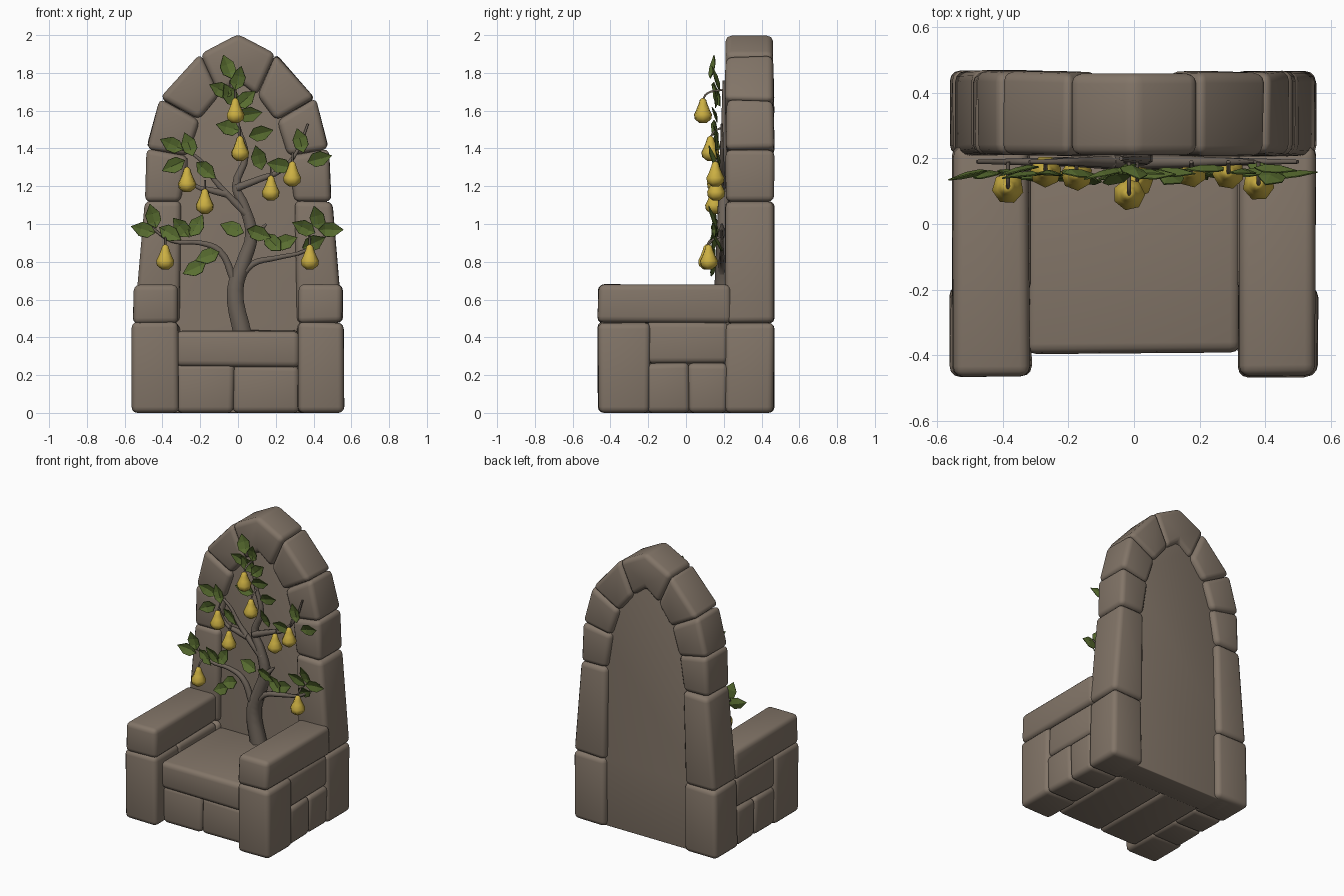
import bpy, bmesh, math, random
from mathutils import Vector, Matrix

if "Cube" in bpy.data.objects:
    bpy.data.objects.remove(bpy.data.objects["Cube"])

random.seed(4)


def material(name, rgb):
    m = bpy.data.materials.new(name)
    m.diffuse_color = (*rgb, 1)
    m.use_nodes = True
    m.node_tree.nodes["Principled BSDF"].inputs["Base Color"].default_value = m.diffuse_color
    return m


STONE = material("warm grey stone", (0.225, 0.178, 0.138))
BARK = material("grey bark", (0.15, 0.122, 0.098))
LEAF = material("leaf green", (0.10, 0.155, 0.030))
PEAR = material("pear yellow", (0.60, 0.43, 0.055))


def add_object(name, bm, mat, smooth=True):
    bmesh.ops.recalc_face_normals(bm, faces=bm.faces)
    me = bpy.data.meshes.new(name)
    bm.to_mesh(me)
    bm.free()
    me.materials.append(mat)
    for p in me.polygons:
        p.use_smooth = smooth
    ob = bpy.data.objects.new(name, me)
    bpy.context.collection.objects.link(ob)
    return ob


def stone(name, outline, y0, y1, bevel=0.032, jitter=0.005):
    """Rounded stone: an x-z outline extruded from y0 to y1."""
    bm = bmesh.new()
    def p(x, y, z):
        j = [random.uniform(-jitter, jitter) for _ in range(3)]
        return bm.verts.new((x + j[0], y + j[1], max(0, z + j[2]) if z > 0 else 0))
    front = [p(x, y0, z) for x, z in outline]
    back = [p(x, y1, z) for x, z in outline]
    bm.faces.new(front)
    bm.faces.new(back[::-1])
    n = len(outline)
    for i in range(n):
        bm.faces.new((front[i], back[i], back[(i + 1) % n], front[(i + 1) % n]))
    ob = add_object(name, bm, STONE)
    mod = ob.modifiers.new("worn edges", 'BEVEL')
    mod.width, mod.segments, mod.limit_method = bevel, 3, 'ANGLE'
    mod.angle_limit = math.radians(20)
    return ob


def block(name, x0, x1, y0, y1, z0, z1, **kw):
    return stone(name, [(x0, z0), (x1, z0), (x1, z1), (x0, z1)], y0, y1, **kw)


# Pointed arch: joints between stones as (outer, inner) pairs
JOINTS = [((0.56, 0), (0.31, 0)), ((0.55, 0.475), (0.31, 0.475)),
          ((0.497, 1.12), (0.30, 1.12)), ((0.482, 1.40), (0.265, 1.36)),
          ((0.41, 1.665), (0.205, 1.55)), ((0.2, 1.90), (0.1, 1.68))]
for side, s in (("right", 1), ("left", -1)):
    for i in range(len(JOINTS) - 1):
        (a, b), (c, d) = JOINTS[i], JOINTS[i + 1]
        stone(f"arch_stone_{side}_{i}", [(s * x, z) for x, z in (a, c, d, b)], 0.21, 0.465)
stone("keystone", [(-0.2, 1.9), (0, 2.005), (0.2, 1.9), (0.1, 1.68), (0, 1.76), (-0.1, 1.68)],
      0.21, 0.46, jitter=0)

# Recessed back panel, running behind the arch stones
half = [((a[0] + b[0]) / 2, (a[1] + b[1]) / 2) for a, b in JOINTS]
stone("back_panel", half + [(0, 1.86)] + [(-x, z) for x, z in half[::-1]], 0.25, 0.43,
      bevel=0.005, jitter=0)

# Arms: top slab, front post and two side courses on each side
for side, s in (("right", 1), ("left", -1)):
    def arm(name, xi, xo, *rest):
        a, b = sorted((s * xi, s * xo))
        block(f"{name}_{side}", a, b, *rest)
    arm("arm_top", 0.32, 0.555, -0.465, 0.24, 0.475, 0.678)
    arm("arm_front_post", 0.315, 0.56, -0.465, -0.19, 0, 0.48)
    arm("arm_upper_stone", 0.315, 0.545, -0.21, 0.22, 0.26, 0.48)
    arm("arm_lower_stone_front", 0.315, 0.55, -0.21, 0.02, 0, 0.265)
    arm("arm_lower_stone_rear", 0.315, 0.55, 0.01, 0.22, 0, 0.265)

# Seat slab and stones below it
block("seat", -0.325, 0.325, -0.395, 0.27, 0.245, 0.435)
block("seat_base_left", -0.325, -0.02, -0.38, 0.27, 0, 0.26)
block("seat_base_right", -0.025, 0.325, -0.375, 0.27, 0, 0.255)


def limb(name, pts, r0, r1, mat=BARK):
    """Tapered round limb through (x, y, z) points."""
    cu = bpy.data.curves.new(name, 'CURVE')
    cu.dimensions = '3D'
    cu.bevel_depth, cu.bevel_resolution, cu.resolution_u = 1, 1, 4
    cu.use_fill_caps = True
    sp = cu.splines.new('BEZIER')
    sp.bezier_points.add(len(pts) - 1)
    for i, (bp, co) in enumerate(zip(sp.bezier_points, pts)):
        bp.co = co
        bp.radius = r0 + (r1 - r0) * i / (len(pts) - 1)
        bp.handle_left_type = bp.handle_right_type = 'AUTO'
    cu.materials.append(mat)
    ob = bpy.data.objects.new(name, cu)
    bpy.context.collection.objects.link(ob)
    bpy.ops.object.select_all(action='DESELECT')
    ob.select_set(True)
    bpy.context.view_layer.objects.active = ob
    bpy.ops.object.convert(target='MESH')
    for p in bpy.context.object.data.polygons:
        p.use_smooth = True


def flat(points, y=0.19):
    return [(x, y, z) for x, z in points]


# Tree trunk and branches
limb("trunk", flat([(0.025, 0.41), (-0.015, 0.65), (0.03, 0.8), (0.07, 0.94), (0.03, 1.1),
                    (-0.01, 1.2), (0.04, 1.36), (0.0, 1.52), (-0.04, 1.76)], 0.2), 0.056, 0.007)
BRANCHES = {
    "lower_left": [(-0.02, 0.7), (-0.1, 0.86), (-0.2, 0.9), (-0.35, 0.91), (-0.48, 1.0)],
    "lower_right": [(0.0, 0.7), (0.08, 0.79), (0.2, 0.82), (0.36, 0.86), (0.5, 0.97)],
    "middle_left": [(0.05, 1.05), (-0.05, 1.15), (-0.13, 1.24), (-0.2, 1.34), (-0.32, 1.41)],
    "middle_right": [(-0.01, 1.19), (0.12, 1.24), (0.22, 1.28), (0.31, 1.38), (0.37, 1.53)],
    "small_left": [(-0.06, 1.16), (-0.15, 1.18), (-0.22, 1.2), (-0.28, 1.3)],
    "small_right": [(0.07, 0.92), (0.12, 0.97), (0.15, 1.0)]}
for name, pts in BRANCHES.items():
    limb("branch_" + name, flat(pts), 0.024, 0.006)

# Pears: lathed low-poly fruit hanging on short stems
PROFILE = [(0.018, -0.066), (0.045, -0.045), (0.049, -0.02), (0.034, 0.01),
           (0.023, 0.038), (0.017, 0.058), (0.006, 0.066)]
PEARS = [(-0.015, 0.09, 1.60), (0.01, 0.13, 1.40), (-0.27, 0.16, 1.235), (-0.175, 0.15, 1.12),
         (0.175, 0.16, 1.19), (0.288, 0.155, 1.265), (-0.385, 0.11, 0.825), (0.38, 0.12, 0.825)]
for k, (px, py, pz) in enumerate(PEARS):
    bm = bmesh.new()
    n = 7
    rings = [[bm.verts.new((px + r * math.cos(2 * math.pi * i / n + k),
                            py + r * math.sin(2 * math.pi * i / n + k), pz + z))
              for i in range(n)] for r, z in PROFILE]
    for lo, hi in zip(rings, rings[1:]):
        for i in range(n):
            bm.faces.new((lo[i], lo[(i + 1) % n], hi[(i + 1) % n], hi[i]))
    bm.faces.new(rings[0][::-1])
    bm.faces.new(rings[-1])
    add_object(f"pear_{k}", bm, PEAR)
    limb(f"pear_stem_{k}", [(px, py, pz + 0.06), (px, py + 0.02, pz + 0.09), (px, 0.19, pz + 0.11)],
         0.006, 0.006)

# Leaves: centre x, centre z, pointing angle in degrees
LEAVES = [(-0.055, 1.83, 110), (-0.09, 1.71, 155), (0.0, 1.77, 75), (0.04, 1.66, 40),
          (0.06, 1.58, 10), (-0.04, 1.68, 120), (-0.05, 1.51, 165), (0.12, 1.48, 15),
          (0.11, 1.35, 105), (-0.26, 1.42, 110), (-0.35, 1.42, 155), (-0.34, 1.31, 205),
          (-0.17, 1.285, 320), (0.33, 1.44, 105), (0.43, 1.345, 15), (0.22, 1.31, 170),
          (-0.45, 1.04, 105), (-0.5, 0.97, 165), (-0.36, 0.95, 330), (-0.3, 0.98, 130),
          (-0.22, 0.99, 60), (-0.23, 0.765, 205), (-0.16, 0.83, 200), (-0.03, 0.975, 160),
          (0.11, 0.95, 340), (0.18, 0.905, 135), (0.25, 0.905, 20), (0.42, 1.03, 105),
          (0.40, 0.90, 25), (0.35, 0.98, 155), (0.49, 0.97, 0)]
SHAPE = [(-0.066, 0), (-0.03, 0.037), (0.015, 0.039), (0.07, 0)]
for k, (lx, lz, ang) in enumerate(LEAVES):
    a = math.radians(ang)
    along = Vector((math.cos(a), random.uniform(-0.35, 0.15), math.sin(a)))
    across = Vector((-math.sin(a), random.uniform(-0.4, 0.4), math.cos(a)))
    centre = Vector((lx, 0.155 + random.uniform(-0.015, 0.015), lz))
    bm = bmesh.new()
    mid = [bm.verts.new(centre + along * u + Vector((0, 0.012 if w else 0, 0))) for u, w in SHAPE]
    for s in (1, -1):
        e = [bm.verts.new(centre + along * u + across * w * s) for u, w in SHAPE[1:3]]
        for f in ((mid[0], mid[1], e[0]), (mid[1], mid[2], e[1], e[0]), (mid[2], mid[3], e[1])):
            bm.faces.new(f if s > 0 else f[::-1])
    ob = add_object(f"leaf_{k}", bm, LEAF, smooth=False)
    mod = ob.modifiers.new("thickness", 'SOLIDIFY')
    mod.thickness = 0.004
